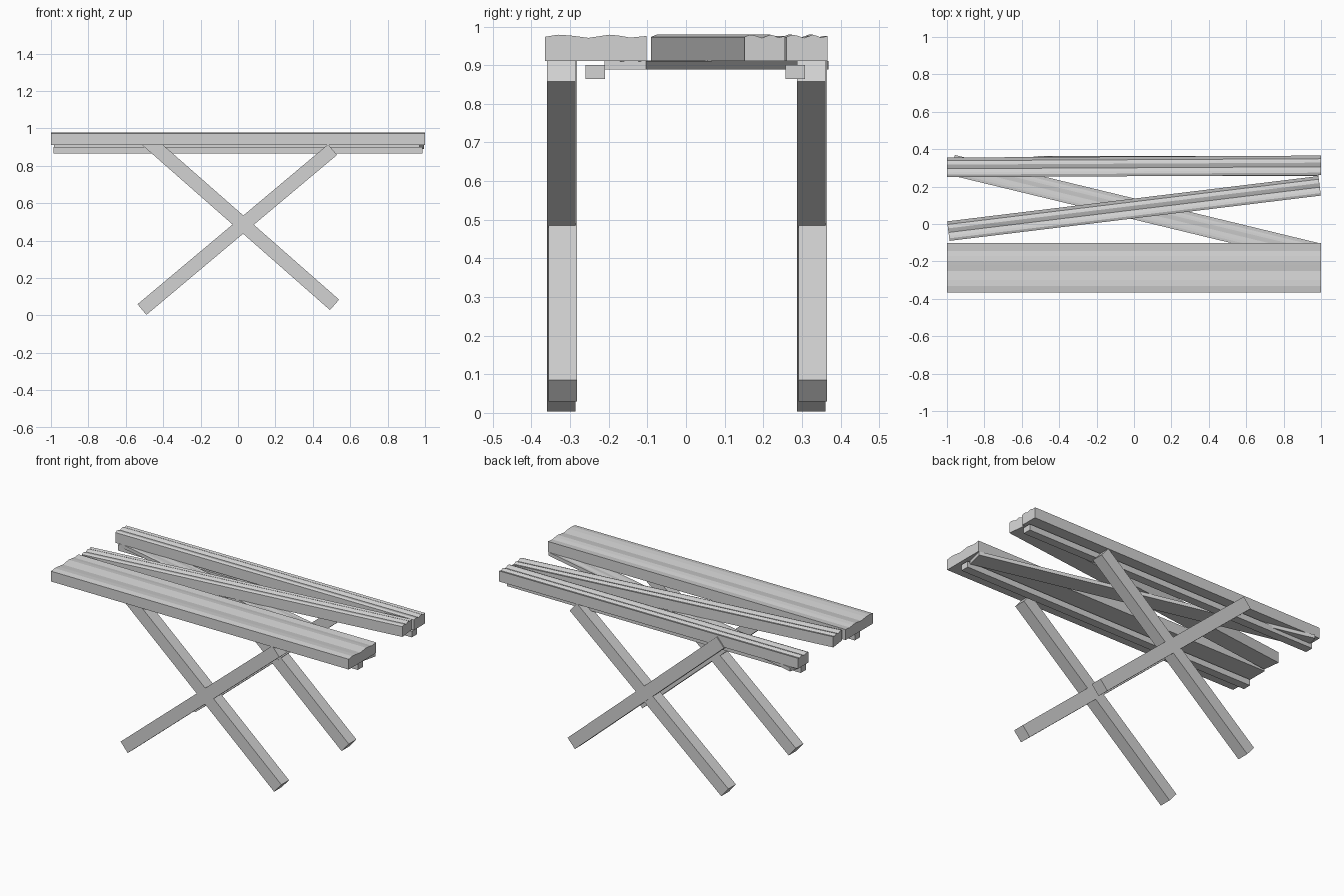
import bpy
import bmesh
from math import radians
from mathutils import Matrix, Vector

cube = bpy.data.objects.get("Cube")
if cube:
    bpy.data.objects.remove(cube, do_unlink=True)

grey = bpy.data.materials.new("light grey")
grey.use_nodes = True
colour = (0.65, 0.65, 0.65, 1)
grey.diffuse_color = colour
grey.node_tree.nodes["Principled BSDF"].inputs["Base Color"].default_value = colour

# Worn plank section: (fraction of width, fraction of height)
WORN_TOP = [(0, 0.92), (0.13, 1), (0.25, 0.97), (0.43, 0.88), (0.55, 0.95),
            (0.64, 1), (0.74, 0.96), (0.84, 0.89), (1, 0.95)]
FLAT_TOP = [(0, 1), (1, 1)]


def beam(name, centre, size, matrix, top=FLAT_TOP):
    """Extrude a section along local x, then turn it and move it into place."""
    length, width, height = size
    section = [(0, 0)] + top + [(1, 0)]
    bm = bmesh.new()
    ring = [bm.verts.new((-length / 2, (u - 0.5) * width, (v - 0.5) * height))
            for u, v in section]
    face = bm.faces.new(ring)
    end = bmesh.ops.extrude_face_region(bm, geom=[face])["geom"]
    bmesh.ops.translate(bm, vec=(length, 0, 0),
                        verts=[g for g in end if isinstance(g, bmesh.types.BMVert)])
    bmesh.ops.recalc_face_normals(bm, faces=bm.faces)
    bm.transform(Matrix.Translation(Vector(centre)) @ matrix)
    mesh = bpy.data.meshes.new(name)
    bm.to_mesh(mesh)
    bm.free()
    mesh.materials.append(grey)
    obj = bpy.data.objects.new(name, mesh)
    bpy.context.collection.objects.link(obj)


def turn(degrees, axis="Z"):
    return Matrix.Rotation(radians(degrees), 4, axis)


# Worn table top planks and the diagonal brace beneath them
beam("front_plank", (0, -0.234, 0.945), (2, 0.263, 0.068), turn(0), WORN_TOP)
beam("middle_plank", (0, 0.083, 0.945), (2, 0.105, 0.068), turn(6.95), WORN_TOP)
beam("back_plank", (0, 0.308, 0.945), (2, 0.105, 0.068), turn(0.3), WORN_TOP)
beam("diagonal_brace", (0.006, 0.079, 0.901), (2.01, 0.11, 0.023), turn(-13.6), WORN_TOP)

# Long rails under the top
for side, y in (("front", -0.235), ("back", 0.283)):
    beam(side + "_rail", (0, y, 0.883), (1.975, 0.051, 0.036), turn(0))

# Crossed legs, one pair at each side
for side, y in (("front", -0.323), ("back", 0.324)):
    beam(side + "_rising_leg", (-0.004, y, 0.459), (1.33, 0.073, 0.074),
         turn(-40, "Y"))
    beam(side + "_falling_leg", (0.015, y + 0.004, 0.497), (1.334, 0.073, 0.074),
         turn(41.3, "Y"))
